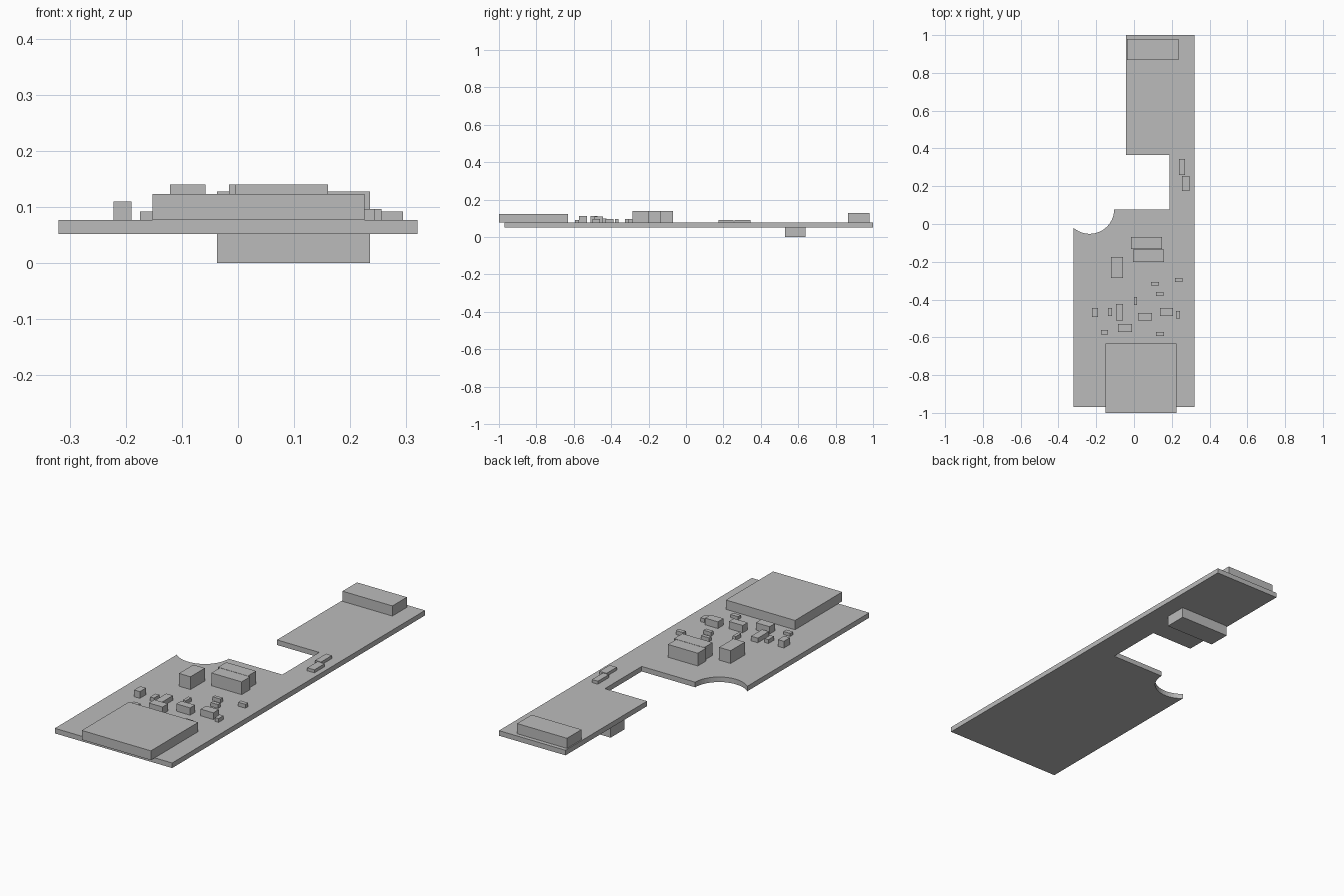
import bpy
import bmesh
from math import cos, sin, radians

default_cube = bpy.data.objects.get("Cube")
if default_cube:
    bpy.data.objects.remove(default_cube, do_unlink=True)

BOARD_BOTTOM, BOARD_TOP = 0.052, 0.077


def make_material(name, colour):
    material = bpy.data.materials.new(name)
    material.use_nodes = True
    material.diffuse_color = colour
    shader = material.node_tree.nodes["Principled BSDF"]
    shader.inputs["Base Color"].default_value = colour
    return material


grey = make_material("plain grey", (0.5, 0.5, 0.5, 1))


def make_prism(name, outline, bottom, top):
    """Extrude a flat outline upward into a solid part."""
    bm = bmesh.new()
    base = bm.faces.new([bm.verts.new((x, y, bottom)) for x, y in outline])
    extruded = bmesh.ops.extrude_face_region(bm, geom=[base], use_keep_orig=True)
    raised = [v for v in extruded["geom"] if isinstance(v, bmesh.types.BMVert)]
    bmesh.ops.translate(bm, verts=raised, vec=(0, 0, top - bottom))
    bmesh.ops.recalc_face_normals(bm, faces=bm.faces)
    mesh = bpy.data.meshes.new(name)
    bm.to_mesh(mesh)
    bm.free()
    mesh.materials.append(grey)
    part = bpy.data.objects.new(name, mesh)
    bpy.context.collection.objects.link(part)
    return part


def make_block(name, left, right, front, back, top, bottom=BOARD_TOP):
    corners = [(left, front), (right, front), (right, back), (left, back)]
    return make_prism(name, corners, bottom, top)


# Circuit board: wide body, narrow neck, and a round bite in the left edge
arc_steps = 20
arc_end = -130.8
bite = []
for step in range(arc_steps + 1):
    angle = radians(arc_end * step / arc_steps)
    bite.append((-0.235 + 0.13 * cos(angle), 0.078 + 0.13 * sin(angle)))

board_outline = [(-0.32, -0.97), (0.32, -0.97), (0.32, 1), (-0.043, 1),
                 (-0.043, 0.365), (0.187, 0.365), (0.187, 0.078)] + bite
make_prism("circuit_board", board_outline, BOARD_BOTTOM, BOARD_TOP)

# Large module overhanging the front edge, and the two neck connectors
make_block("front_module", -0.152, 0.225, -1, -0.632, 0.123)
make_block("upper_connector", -0.037, 0.235, 0.867, 0.98, 0.127)
make_block("lower_connector", -0.037, 0.235, 0.53, 0.64, BOARD_BOTTOM, bottom=0)

# Tall blocks in the middle of the board
TALL = 0.14
make_block("tall_block_back", -0.016, 0.147, -0.133, -0.069, TALL)
make_block("tall_block_front", -0.005, 0.16, -0.2, -0.135, TALL)
make_block("tall_block_side", -0.121, -0.058, -0.287, -0.175, TALL)

# Medium chips
MEDIUM = 0.113
make_block("chip_left", -0.222, -0.19, -0.493, -0.445, 0.11)
make_block("chip_centre", 0.021, 0.096, -0.51, -0.472, MEDIUM)
make_block("chip_right", 0.138, 0.207, -0.488, -0.445, 0.11)
make_block("chip_front", -0.085, -0.01, -0.573, -0.53, MEDIUM)
make_block("chip_flat", -0.095, -0.058, -0.51, -0.424, 0.1)

# Small chips near the large module and on the neck
SMALL = 0.096
FLAT = 0.092
small_chips = {
    "back_inner": (0.09, 0.133, -0.326, -0.308, SMALL),
    "back_middle": (0.117, 0.157, -0.38, -0.361, SMALL),
    "back_outer": (0.217, 0.256, -0.308, -0.287, SMALL),
    "centre": (0, 0.016, -0.43, -0.387, SMALL),
    "left": (-0.138, -0.117, -0.488, -0.445, SMALL),
    "right": (0.223, 0.244, -0.499, -0.461, SMALL),
    "front_left": (-0.175, -0.138, -0.584, -0.562, FLAT),
    "front_right": (0.117, 0.159, -0.594, -0.573, FLAT),
    "neck_back": (0.239, 0.271, 0.26, 0.345, FLAT),
    "neck_front": (0.255, 0.294, 0.175, 0.255, FLAT),
}
for place, dimensions in small_chips.items():
    make_block("small_chip_" + place, *dimensions)
